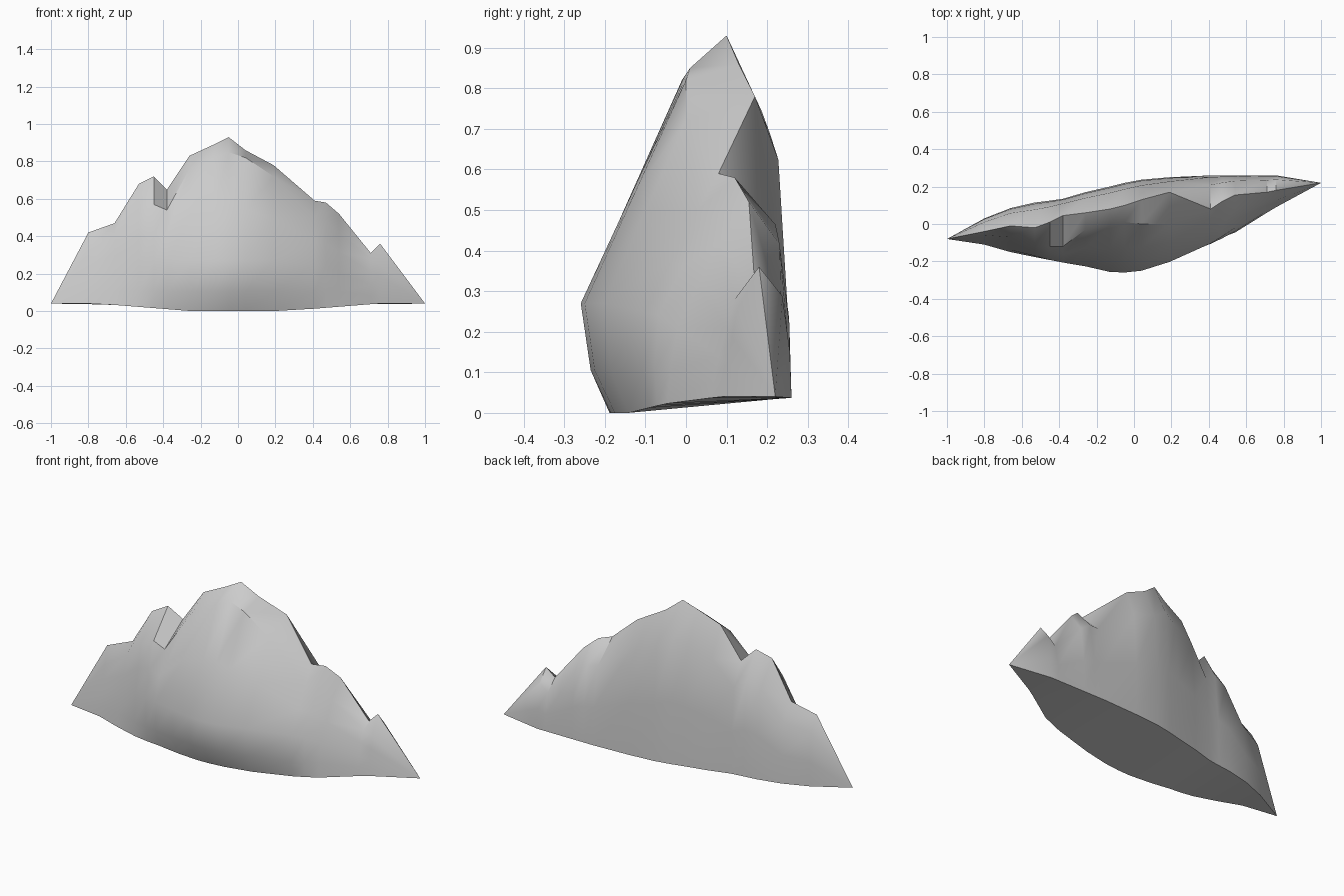
import bpy, bmesh

if "Cube" in bpy.data.objects:
    bpy.data.objects.remove(bpy.data.objects["Cube"])

# Stations along the ridge:
# x, ridge y, ridge z, front outline y, back outline y, shoulder y, shoulder z
STATIONS = [
    (-0.80, -0.04, 0.42, -0.11, 0.03, -0.06, 0.32),
    (-0.66, -0.01, 0.47, -0.15, 0.085, -0.07, 0.41),
    (-0.53, -0.02, 0.68, -0.19, 0.115, -0.12, 0.54),
    (-0.45, 0.01, 0.72, -0.21, 0.125, -0.12, 0.57),
    (-0.38, 0.045, 0.65, -0.22, 0.135, -0.12, 0.54),
    (-0.26, 0.06, 0.83, -0.24, 0.17, -0.03, 0.76),
    (-0.13, 0.08, 0.89, -0.26, 0.20, -0.01, 0.82),
    (-0.05, 0.10, 0.93, -0.26, 0.22, 0.01, 0.85),
    (0.04, 0.13, 0.86, -0.25, 0.237, 0.00, 0.82),
    (0.19, 0.17, 0.78, -0.21, 0.25, 0.00, 0.72),
    (0.41, 0.08, 0.59, -0.13, 0.26, 0.03, 0.50),
    (0.47, 0.12, 0.58, -0.10, 0.26, 0.05, 0.48),
    (0.54, 0.155, 0.52, -0.06, 0.26, 0.08, 0.42),
    (0.71, 0.17, 0.31, 0.06, 0.26, 0.12, 0.28),
    (0.76, 0.18, 0.36, 0.09, 0.26, 0.125, 0.25),
]


def section(x, ry, rz, front, back, sy, sz):
    """Closed cross-section loop: front foot, up over the ridge, back foot."""
    k = max(0.0, 1 - (abs(x) / 0.6) ** 2)        # undercut strength
    foot_z = 0.04 * min(1.0, max(0.0, (abs(x) - 0.25) / 0.5))
    bulge_z = min(0.27, 0.5 * sz)
    slope = front + (sy - front) * 0.35          # plain slope at bulge height
    bulge_y = front * k + slope * (1 - k)
    low_z = min(0.105, 0.3 * sz)
    low_y = (front + 0.025) * k + (front + (slope - front) * 0.4) * (1 - k)
    return [
        (x, front + 0.075 * k, foot_z),
        (x, low_y, low_z),
        (x, bulge_y, bulge_z),
        (x, bulge_y + (sy - bulge_y) * 0.5, (bulge_z + sz) / 2),
        (x, sy, sz),
        (x, ry, rz),
        (x, ry + (back - ry) * 0.72, rz * 0.8),
        (x, ry + (back - ry) * 0.95, rz * 0.42),
        (x, back, 0.037),
    ]


# Mountain: loft through the sections, closed to a point at each end
bm = bmesh.new()
loops = [[bm.verts.new(p) for p in section(*s)] for s in STATIONS]
for a, b in zip(loops, loops[1:]):
    n = len(a)
    for i in range(n):
        j = (i + 1) % n
        bm.faces.new((a[i], b[i], b[j], a[j]))
for loop, tip in ((loops[0], (-1, -0.08, 0.04)), (loops[-1], (1, 0.22, 0.04))):
    v = bm.verts.new(tip)
    for i in range(len(loop)):
        bm.faces.new((loop[i], loop[(i + 1) % len(loop)], v))
bmesh.ops.recalc_face_normals(bm, faces=bm.faces)

mesh = bpy.data.meshes.new("mountain")
bm.to_mesh(mesh)
bm.free()
mountain = bpy.data.objects.new("mountain", mesh)
bpy.context.collection.objects.link(mountain)
bpy.context.view_layer.objects.active = mountain
mountain.select_set(True)
bpy.ops.object.shade_smooth_by_angle(angle=0.75)
